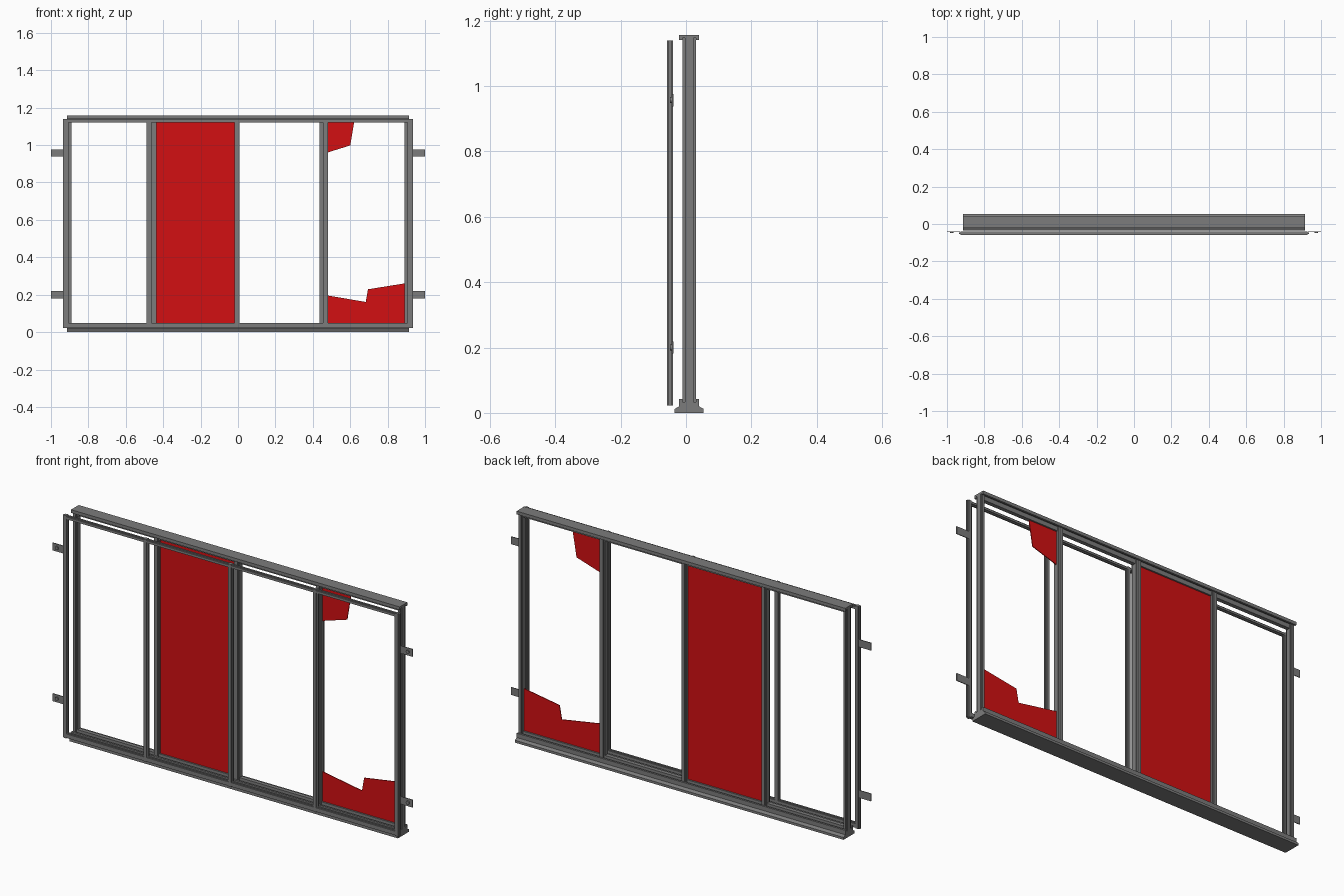
import bpy
import bmesh
import math
from mathutils import Vector

if "Cube" in bpy.data.objects:
    bpy.data.objects.remove(bpy.data.objects["Cube"], do_unlink=True)


def material(name, colour):
    m = bpy.data.materials.new(name)
    m.use_nodes = True
    m.diffuse_color = (*colour, 1)
    m.node_tree.nodes["Principled BSDF"].inputs["Base Color"].default_value = (*colour, 1)
    return m


GREY = material("grey metal", (0.2, 0.2, 0.2))
RED = material("red glass", (0.65, 0.005, 0.006))


def prism(name, points, direction, mat=GREY):
    """Extrude a closed 3D outline along a direction."""
    bm = bmesh.new()
    face = bm.faces.new([bm.verts.new(p) for p in points])
    new = bmesh.ops.extrude_face_region(bm, geom=[face])["geom"]
    verts = [v for v in new if isinstance(v, bmesh.types.BMVert)]
    bmesh.ops.translate(bm, verts=verts, vec=Vector(direction))
    bmesh.ops.recalc_face_normals(bm, faces=bm.faces)
    mesh = bpy.data.meshes.new(name)
    bm.to_mesh(mesh)
    bm.free()
    mesh.materials.append(mat)
    ob = bpy.data.objects.new(name, mesh)
    bpy.context.collection.objects.link(ob)
    return ob


def rebated(u0, u1, v0, v1, su, sv):
    """Cross-shaped section: full width in the middle, narrower front and back."""
    return [(u0 + su, v0), (u1 - su, v0), (u1 - su, v0 + sv), (u1, v0 + sv),
            (u1, v1 - sv), (u1 - su, v1 - sv), (u1 - su, v1), (u0 + su, v1),
            (u0 + su, v1 - sv), (u0, v1 - sv), (u0, v0 + sv), (u0 + su, v0 + sv)]


def upright(name, x, width, y0, y1, z0, z1, step, depth):
    pts = rebated(x - width / 2, x + width / 2, y0, y1, step, depth)
    return prism(name, [(u, v, z0) for u, v in pts], (0, 0, z1 - z0))


def rail(name, pts, half):
    """Extrude a (y, z) section across the whole width."""
    return prism(name, [(-half, y, z) for y, z in pts], (2 * half, 0, 0))


def pane(name, outline):
    return prism(name, [(x, 0.008, z) for x, z in outline], (0, 0.004, 0), RED)


# Main frame: stepped sill and head with narrow glazing rails
HALF = 0.913
sill = [(-0.035, 0), (0.054, 0), (0.054, 0.012), (0.04, 0.02), (0.04, 0.042),
        (0.03, 0.042), (0.03, 0.034), (0.02, 0.034), (0.02, 0.05), (0, 0.05),
        (0, 0.034), (-0.011, 0.034), (-0.011, 0.042), (-0.021, 0.042),
        (-0.021, 0.02), (-0.035, 0.012)]
rail("sill", sill, HALF)
head = [(-0.021, 1.157), (-0.021, 1.141), (-0.011, 1.141), (-0.011, 1.147),
        (0, 1.147), (0, 1.125), (0.02, 1.125), (0.02, 1.147), (0.03, 1.147),
        (0.03, 1.141), (0.04, 1.141), (0.04, 1.157)]
rail("head", head, HALF)

# Main frame: end posts and mullions
for name, x in (("right_post", -0.902), ("right_mullion", -0.449), ("centre_mullion", -0.005),
                ("left_mullion", 0.449), ("left_post", 0.902)):
    upright(name, x, 0.028 if "mullion" in name else 0.022,
            -0.011, 0.031, 0.034, 1.147, 0.005, 0.008)

# Front sash: rails and stiles
Y0, Y1 = -0.058, -0.040
for name, z0, z1 in (("sash_bottom_rail", 0.022, 0.05), ("sash_top_rail", 1.12, 1.14)):
    rail(name, rebated(Y0, Y1, z0, z1, 0.005, 0.005), 0.925)
for name, x in (("sash_right_stile", -0.921), ("sash_right_bar", -0.475), ("sash_centre_bar", -0.005),
                ("sash_left_bar", 0.467), ("sash_left_stile", 0.921)):
    upright(name, x, 0.027, Y0, Y1, 0.022, 1.14, 0.006, 0.005)

# Fixing tabs with bolts on both sides of the sash
for side, s in (("right", -1), ("left", 1)):
    for level, z in (("lower", 0.2), ("upper", 0.957)):
        a, b = s * 0.93, s * 1.0
        prism(f"{side}_{level}_tab",
              [(a, -0.043, z - 0.019), (b, -0.043, z - 0.019),
               (b, -0.043, z + 0.019), (a, -0.043, z + 0.019)], (0, 0.004, 0))
        ring = [(s * 0.975 + 0.009 * math.cos(i * math.tau / 12), -0.049,
                 z + 0.009 * math.sin(i * math.tau / 12)) for i in range(12)]
        prism(f"{side}_{level}_bolt", ring, (0, 0.006, 0))

# Glass: one whole pane and two broken pieces
pane("whole_pane", [(-0.44, 0.045), (-0.015, 0.045), (-0.015, 1.13), (-0.44, 1.13)])
pane("broken_pane_top", [(0.455, 1.13), (0.622, 1.13), (0.6, 0.998), (0.455, 0.953)])
pane("broken_pane_bottom", [(0.455, 0.045), (0.895, 0.045), (0.895, 0.261),
                            (0.695, 0.229), (0.683, 0.161), (0.455, 0.2)])
